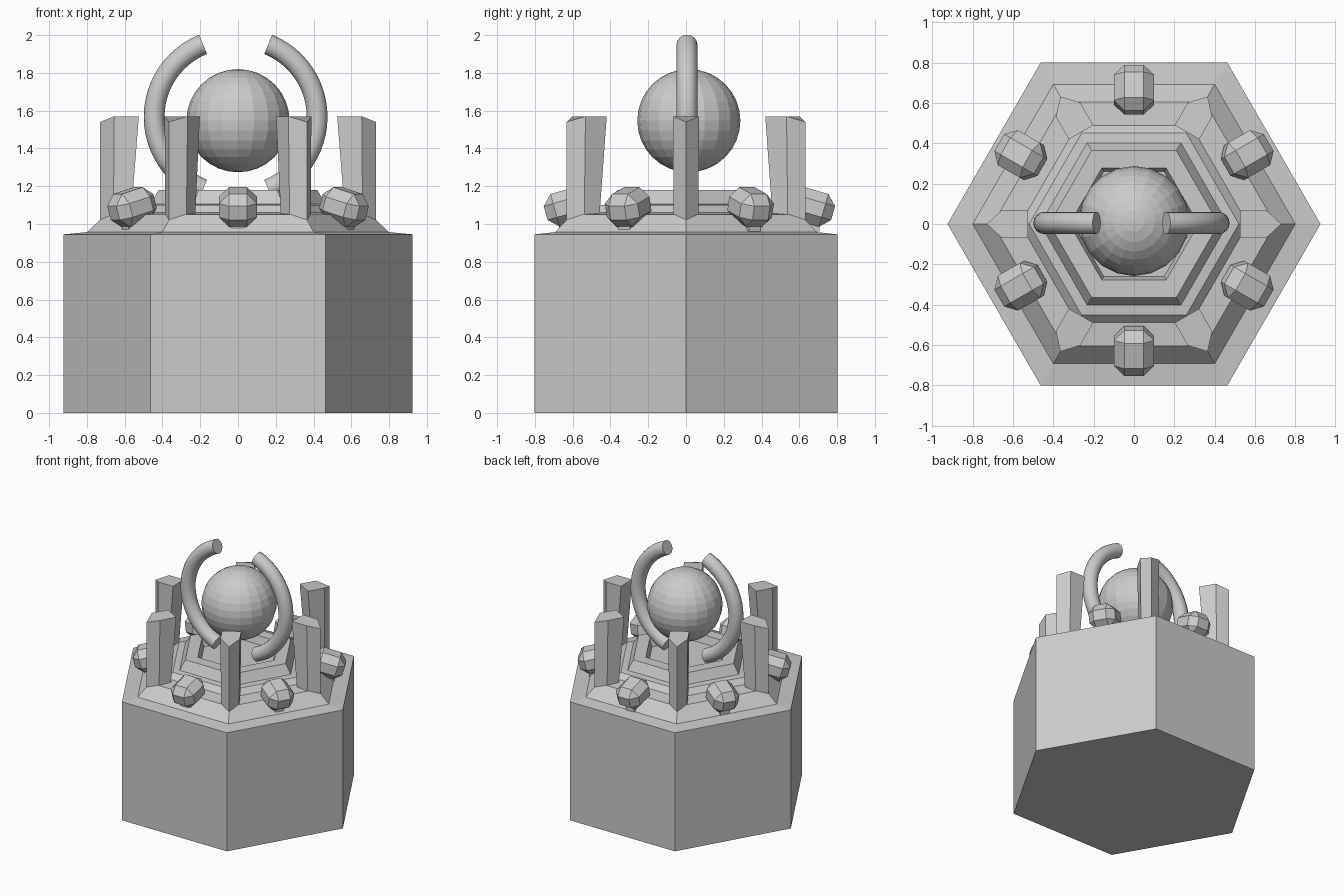
import bpy, bmesh, math
from mathutils import Vector, Matrix

if "Cube" in bpy.data.objects:
    bpy.data.objects.remove(bpy.data.objects["Cube"])


def make_object(name, bm):
    bmesh.ops.recalc_face_normals(bm, faces=bm.faces)
    mesh = bpy.data.meshes.new(name)
    bm.to_mesh(mesh)
    bm.free()
    obj = bpy.data.objects.new(name, mesh)
    bpy.context.collection.objects.link(obj)
    return obj


def skin(bm, loops):
    """Bridge matching point loops and cap both ends."""
    rings = [[bm.verts.new(p) for p in loop] for loop in loops]
    n = len(rings[0])
    for a, b in zip(rings, rings[1:]):
        for i in range(n):
            j = (i + 1) % n
            bm.faces.new((a[i], a[j], b[j], b[i]))
    bm.faces.new(rings[0])
    bm.faces.new(rings[-1])


def hexagon(r, z):
    return [(r * math.cos(i * math.pi / 3), r * math.sin(i * math.pi / 3), z) for i in range(6)]


# Hexagonal pedestal with stepped top and shallow central recess
profile = [(0.925, 0), (0.925, 0.945), (0.80, 0.957), (0.70, 1.05), (0.565, 1.06),
           (0.52, 1.10), (0.465, 1.105), (0.42, 1.18), (0.32, 1.18), (0.30, 1.12)]
bm = bmesh.new()
skin(bm, [hexagon(r, z) for r, z in profile])
make_object("pedestal", bm)

# Five-sided pillars at the hexagon corners, pointed edge outwards
for k in range(6):
    bm = bmesh.new()
    skin(bm, [
        [(0.57, -0.065, 1.0), (0.66, -0.065, 1.0), (0.73, 0, 1.0), (0.66, 0.065, 1.0), (0.57, 0.065, 1.0)],
        [(0.525, -0.07, 1.57), (0.655, -0.07, 1.57), (0.73, 0, 1.54), (0.655, 0.07, 1.57), (0.525, 0.07, 1.57)]])
    bm.transform(Matrix.Rotation(k * math.pi / 3, 4, 'Z'))
    make_object("pillar_%d" % (k + 1), bm)

# Faceted gems on small feet, one at the middle of each side
for k in range(6):
    turn = Matrix.Translation((0, 0.018, 0)) @ Matrix.Rotation(math.radians(30 + 60 * k), 4, 'Z')
    bm = bmesh.new()
    bmesh.ops.create_cube(bm, size=1, matrix=Matrix.Diagonal((0.235, 0.20, 0.18, 1)))
    bmesh.ops.bevel(bm, geom=bm.edges[:], offset=0.052, segments=1, affect='EDGES')
    bm.transform(turn @ Matrix.Translation((0.648, 0, 1.09)) @ Matrix.Rotation(math.radians(16), 4, 'Y'))
    make_object("gem_%d" % (k + 1), bm)
    bm = bmesh.new()
    bmesh.ops.create_cube(bm, size=1, matrix=turn @ Matrix.Translation((0.655, 0, 1.0))
                          @ Matrix.Diagonal((0.07, 0.07, 0.08, 1)))
    make_object("gem_foot_%d" % (k + 1), bm)

# Floating orb
bm = bmesh.new()
bmesh.ops.create_uvsphere(bm, u_segments=20, v_segments=16, radius=0.273,
                          matrix=Matrix.Translation((0, 0.015, 1.547)))
make_object("orb", bm)

# Two curved tubes cradling the orb
for name, side, cx in (("left_arc", -1, -0.03), ("right_arc", 1, 0.005)):
    loops = []
    for i in range(25):
        a = math.radians(-68 + 136 * i / 24)
        out = Vector((side * math.cos(a), 0, math.sin(a)))
        centre = Vector((cx, 0.005, 1.567)) + out * 0.414
        loops.append([centre + 0.055 * (out * math.cos(t) + Vector((0, 1, 0)) * math.sin(t))
                      for t in (2 * math.pi * j / 16 for j in range(16))])
    bm = bmesh.new()
    skin(bm, loops)
    obj = make_object(name, bm)
    bpy.ops.object.select_all(action='DESELECT')
    bpy.context.view_layer.objects.active = obj
    obj.select_set(True)
    bpy.ops.object.shade_smooth_by_angle(angle=math.radians(40))
